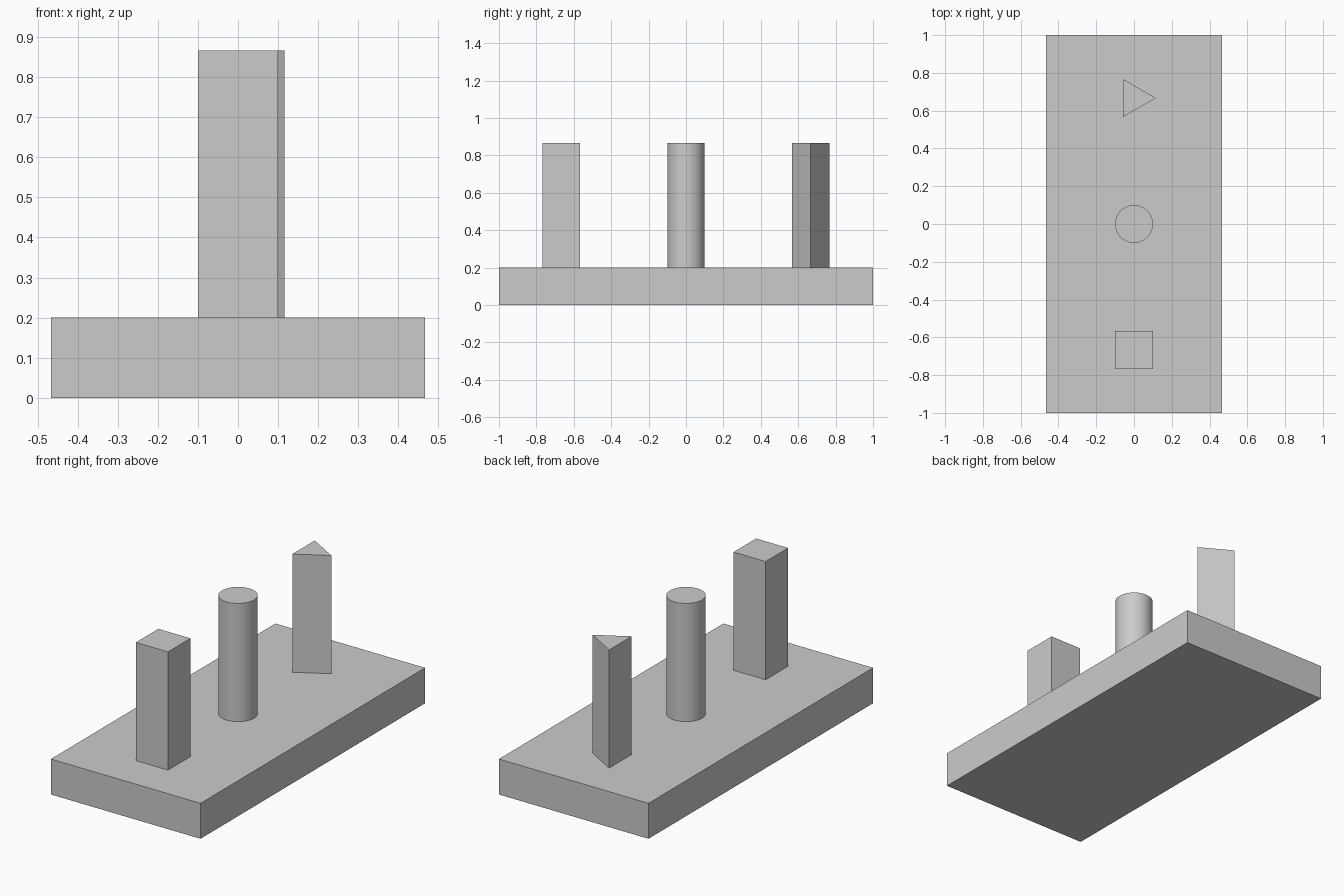
import bpy
import math

cube = bpy.data.objects.get("Cube")
if cube:
    bpy.data.objects.remove(cube, do_unlink=True)

# Single grey material
grey = bpy.data.materials.new("light_grey")
grey.use_nodes = True
grey.diffuse_color = (0.6, 0.6, 0.6, 1)
grey.node_tree.nodes["Principled BSDF"].inputs["Base Color"].default_value = (0.6, 0.6, 0.6, 1)

BASE_TOP = 0.2
PEG_HEIGHT = 2 / 3
PEG_SPACING = 2 / 3
HALF = 0.1


def finish(name):
    obj = bpy.context.object
    obj.name = name
    obj.data.materials.append(grey)
    bpy.ops.object.transform_apply(location=False, rotation=True, scale=True)
    return obj


def peg(name, sides, radius, y, turn=0.0):
    """Upright prism standing on the base; turn is the angle of its first corner."""
    bpy.ops.mesh.primitive_cylinder_add(
        vertices=sides, radius=radius, depth=PEG_HEIGHT,
        location=(0, y, BASE_TOP + PEG_HEIGHT / 2), rotation=(0, 0, turn))
    return finish(name)


# Base slab
bpy.ops.mesh.primitive_cube_add(size=1, location=(0, 0, BASE_TOP / 2))
bpy.context.object.scale = (14 / 15, 2, BASE_TOP)
finish("base")

# Square peg at the front, round in the middle, triangular at the back
peg("square_peg", 4, HALF * math.sqrt(2), -PEG_SPACING, math.pi / 4)
peg("round_peg", 64, HALF, 0)
bpy.ops.object.shade_smooth_by_angle(angle=math.radians(30))
# The triangle's first corner lies on +y, so a quarter turn aims it at +x
peg("triangle_peg", 3, HALF * 2 / math.sqrt(3), PEG_SPACING, -math.pi / 2)
